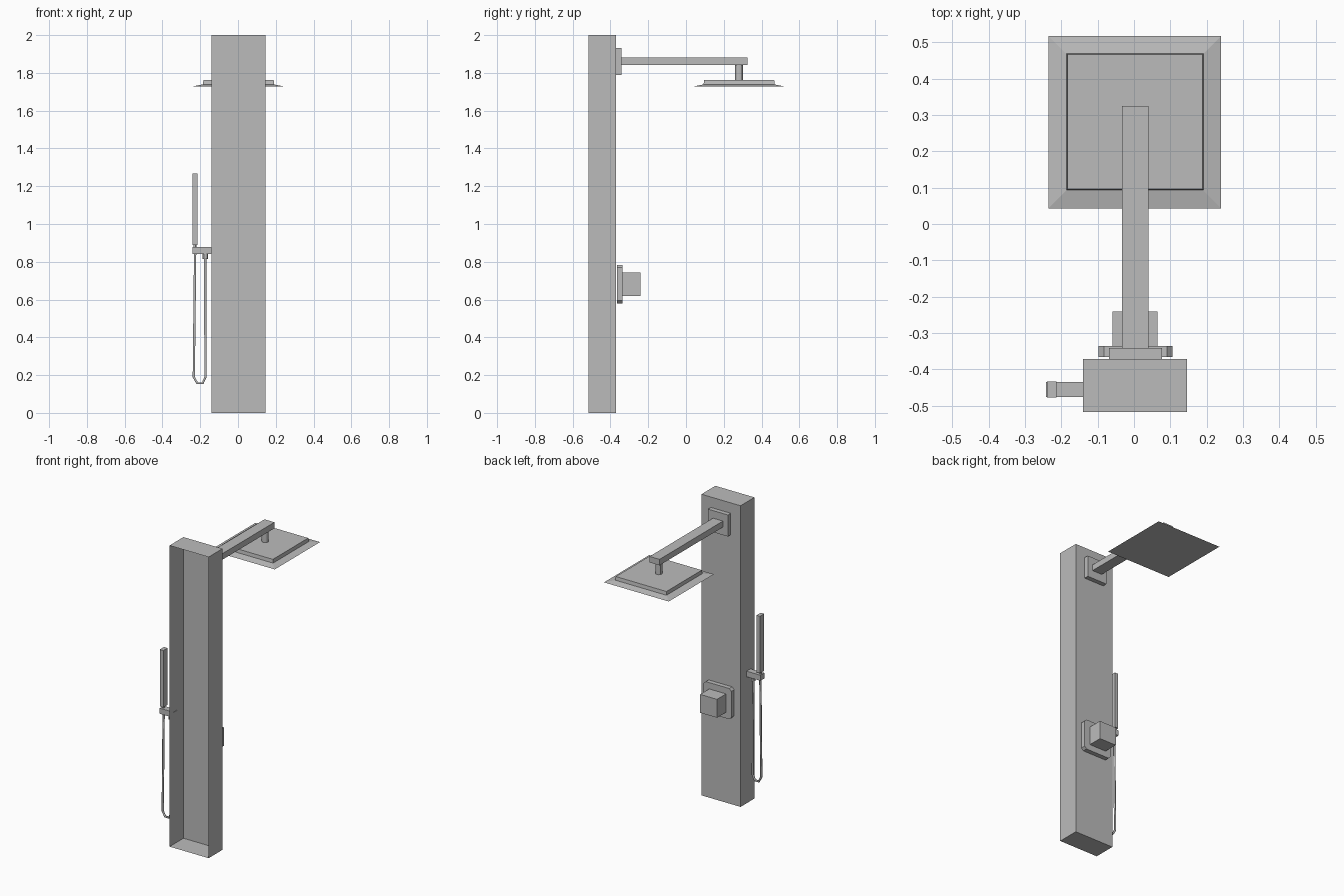
import bpy, bmesh

if "Cube" in bpy.data.objects:
    bpy.data.objects.remove(bpy.data.objects["Cube"], do_unlink=True)

# Single material
grey = bpy.data.materials.new("satin_grey")
grey.use_nodes = True
colour = (0.5, 0.5, 0.5, 1)
grey.diffuse_color = colour
grey.node_tree.nodes["Principled BSDF"].inputs["Base Color"].default_value = colour


def finish(name, bm):
    mesh = bpy.data.meshes.new(name)
    bm.to_mesh(mesh)
    bm.free()
    mesh.materials.append(grey)
    obj = bpy.data.objects.new(name, mesh)
    bpy.context.collection.objects.link(obj)
    return obj


def block(name, x, y, z, inset=0, open_front=False, chamfer=0):
    """Box from (min, max) pairs; inset narrows its top, chamfer cuts the edges along y."""
    bm = bmesh.new()
    bmesh.ops.create_cube(bm, size=1)
    for v in bm.verts:
        sx, sy, top = v.co.x, v.co.y, v.co.z > 0
        v.co = [r[0] + (c + 0.5) * (r[1] - r[0]) for r, c in zip((x, y, z), v.co)]
        if top:
            v.co.x -= 2 * sx * inset
            v.co.y -= 2 * sy * inset
    if chamfer:
        edges = [e for e in bm.edges
                 if abs(e.verts[0].co.y - e.verts[1].co.y) > 0.001]
        bmesh.ops.bevel(bm, geom=edges, offset=chamfer, segments=1, affect='EDGES')
    bm.normal_update()
    if open_front:
        front = [f for f in bm.faces if f.normal.y < -0.9]
        bmesh.ops.delete(bm, geom=front, context='FACES_ONLY')
    return finish(name, bm)


def post(name, centre, radius, depth, sides=12):
    bm = bmesh.new()
    bmesh.ops.create_cone(bm, cap_ends=True, segments=sides,
                          radius1=radius, radius2=radius, depth=depth)
    bmesh.ops.translate(bm, verts=bm.verts, vec=centre)
    obj = finish(name, bm)
    bpy.context.view_layer.objects.active = obj
    obj.select_set(True)
    bpy.ops.object.shade_smooth_by_angle()
    obj.select_set(False)
    return obj


# Hollow column, open at the front
block("column", (-0.141, 0.146), (-0.517, -0.371), (0, 2), open_front=True)

# Overhead arm and shower head
block("arm_plate", (-0.069, 0.077), (-0.371, -0.341), (1.788, 1.931))
block("overhead_arm", (-0.033, 0.04), (-0.342, 0.325), (1.841, 1.881))
post("head_stem", (0.003, 0.281, 1.802), 0.021, 0.082)
block("head_slab", (-0.186, 0.192), (0.093, 0.47), (1.738, 1.762), inset=0.003)
block("head_flange", (-0.236, 0.24), (0.043, 0.518), (1.729, 1.739), inset=0.05)

# Mixer valve
block("valve_plate", (-0.098, 0.106), (-0.366, -0.336), (0.58, 0.784), chamfer=0.015)
block("valve_knob", (-0.059, 0.065), (-0.337, -0.241), (0.62, 0.742))

# Hand shower on its bracket
block("hand_bracket", (-0.242, -0.139), (-0.476, -0.435), (0.84, 0.877))
post("hand_neck", (-0.228, -0.456, 0.883), 0.008, 0.016)
block("hand_shower", (-0.24, -0.214), (-0.478, -0.434), (0.89, 1.268))
post("hose_outlet", (-0.174, -0.456, 0.829), 0.014, 0.026)

# Hanging hose loop
curve = bpy.data.curves.new("hose", 'CURVE')
curve.dimensions = '3D'
curve.bevel_depth = 0.007
curve.bevel_resolution = 1
path = [(-0.227, 0.845), (-0.234, 0.19), (-0.216, 0.157),
        (-0.187, 0.157), (-0.172, 0.19), (-0.174, 0.82)]
spline = curve.splines.new('POLY')
spline.points.add(len(path) - 1)
for point, (x, z) in zip(spline.points, path):
    point.co = (x, -0.456, z, 1)
curve.materials.append(grey)
bpy.context.collection.objects.link(bpy.data.objects.new("hose", curve))
